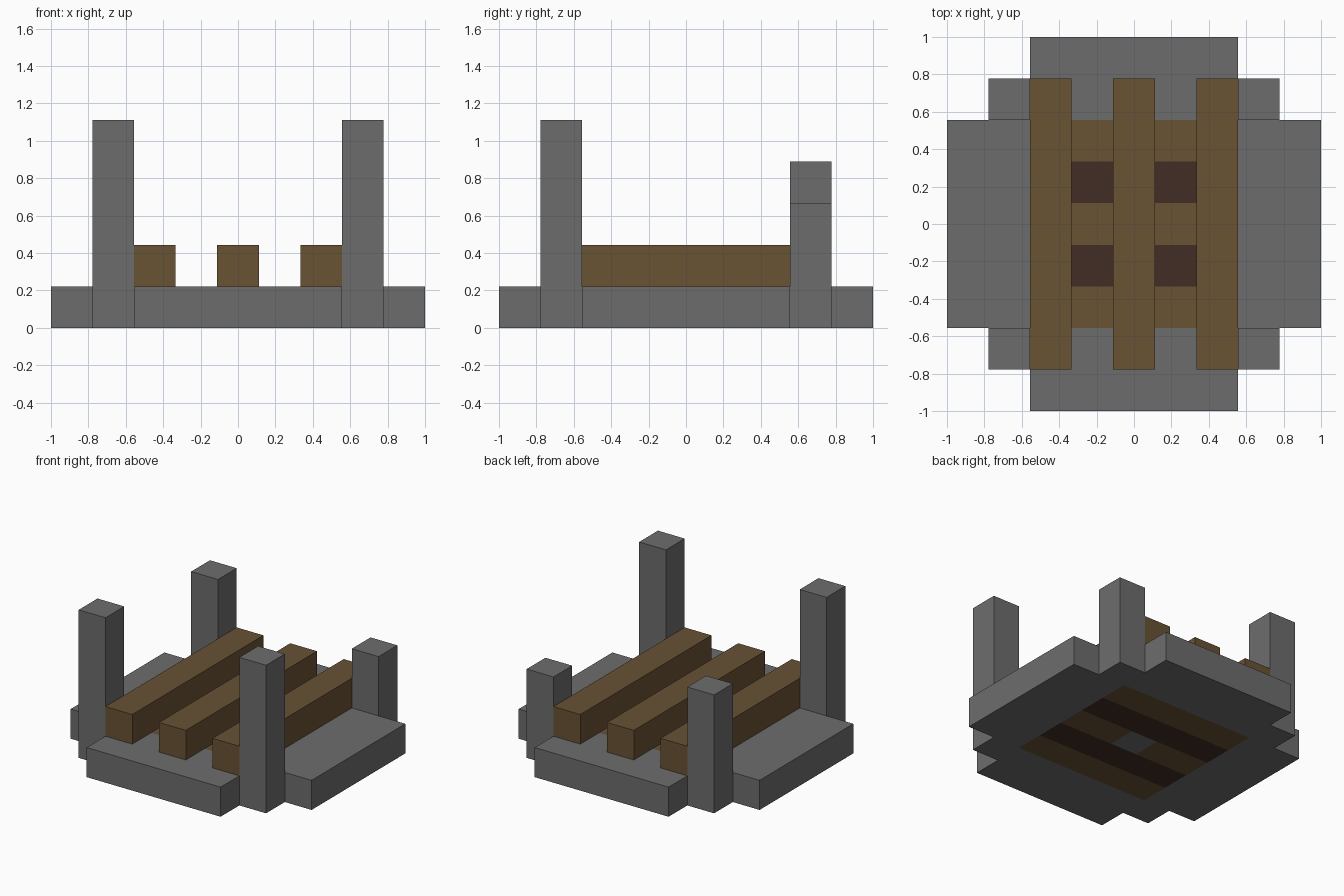
import bpy
import bmesh
from mathutils import Matrix, Vector

if "Cube" in bpy.data.objects:
    bpy.data.objects.remove(bpy.data.objects["Cube"], do_unlink=True)

U = 2 / 9  # one block of the nine-block layout


def make_material(name, rgb):
    mat = bpy.data.materials.new(name)
    mat.use_nodes = True
    mat.diffuse_color = (*rgb, 1)
    mat.node_tree.nodes["Principled BSDF"].inputs["Base Color"].default_value = (*rgb, 1)
    return mat


stone = make_material("grey stone", (0.152, 0.152, 0.152))
wood = make_material("brown wood", (0.14, 0.084, 0.034))
char = make_material("dark char", (0.054, 0.026, 0.018))


def add_object(name, bm, materials):
    mesh = bpy.data.meshes.new(name)
    bm.to_mesh(mesh)
    bm.free()
    for mat in materials:
        mesh.materials.append(mat)
    obj = bpy.data.objects.new(name, mesh)
    bpy.context.collection.objects.link(obj)
    return obj


def add_block(name, centre, size, mat):
    """Box measured in blocks, with its centre given in blocks."""
    bm = bmesh.new()
    bmesh.ops.create_cube(bm, size=1)
    bm.transform(Matrix.Translation(Vector(centre) * U)
                 @ Matrix.Diagonal((*(Vector(size) * U), 1)))
    return add_object(name, bm, [mat])


# Base slab: stepped stone rim around a bed of alternating wood and char rows
bm = bmesh.new()
bmesh.ops.create_grid(bm, x_segments=9, y_segments=9, size=1)
corners = []
for face in bm.faces:
    mid = face.calc_center_median() / U
    col, row = abs(round(mid.x)), abs(round(mid.y))
    if col > 2 and row > 2:
        corners.append(face)
    elif col > 2 or row > 2 or col == row == 0:
        face.material_index = 0
    else:
        face.material_index = 2 if row == 1 else 1
bmesh.ops.delete(bm, geom=corners, context='FACES')
base = add_object("base_slab", bm, [stone, wood, char])
solid = base.modifiers.new("Thickness", 'SOLIDIFY')
solid.thickness = U
solid.offset = 1

# Three logs lying front to back on the slab
for name, x in (("right_log", -2), ("middle_log", 0), ("left_log", 2)):
    add_block(name, (x, 0, 1.5), (1, 7, 1), wood)

# Corner posts: tall pair in front, two shorter uneven ones behind
for name, x, y, height in (("front_right_post", -3, -3, 5),
                           ("front_left_post", 3, -3, 5),
                           ("back_right_post", -3, 3, 4),
                           ("back_left_post", 3, 3, 3)):
    add_block(name, (x, y, height / 2), (1, 1, height), stone)
